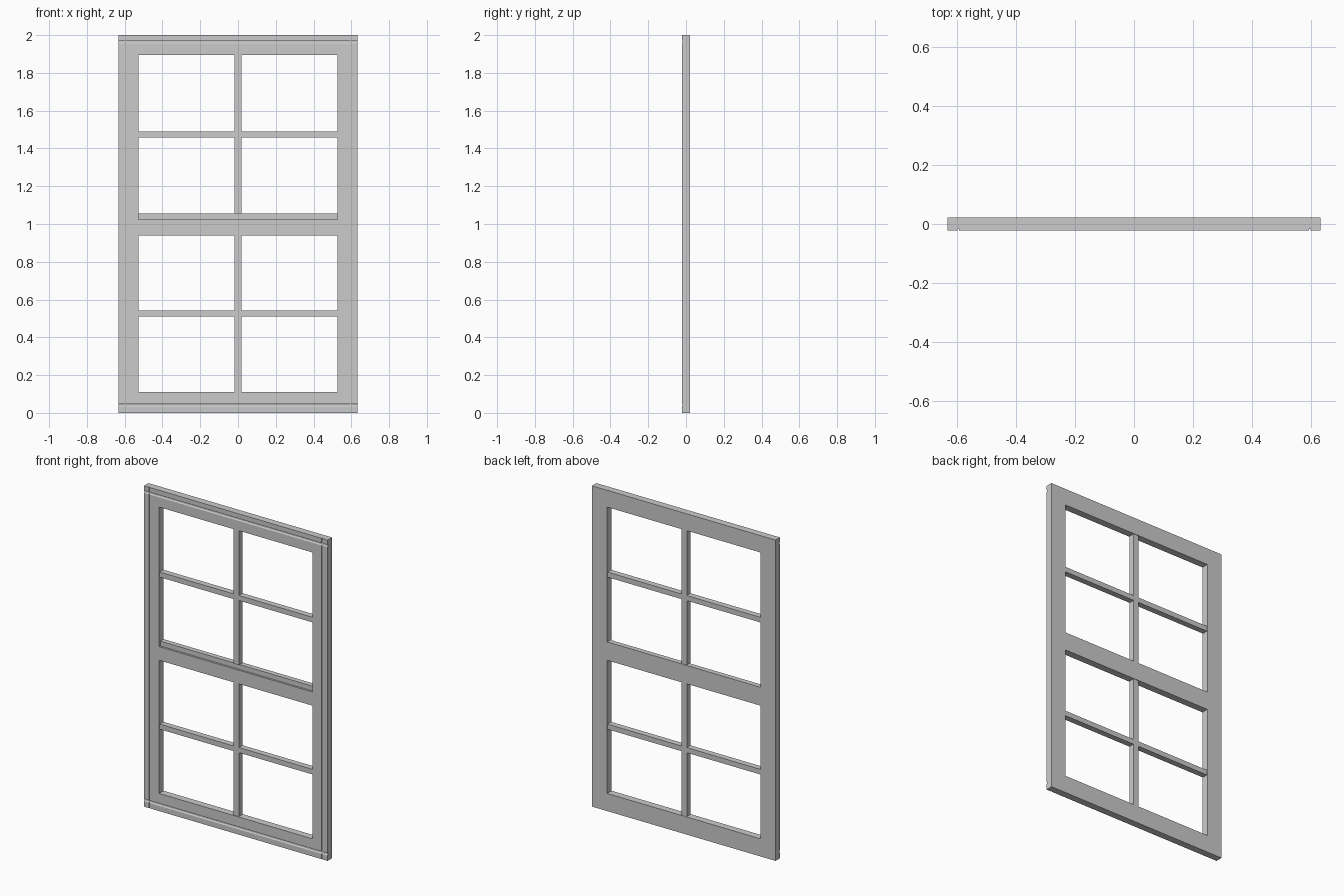
import bpy, bmesh
from mathutils import Vector

if "Cube" in bpy.data.objects:
    bpy.data.objects.remove(bpy.data.objects["Cube"])

W, H, D = 0.633, 2.0, 0.022      # half width, height, half depth
OX, MX = 0.528, 0.0185           # opening edge, half width of centre bar


def box(name, x0, x1, y0, y1, z0, z1):
    bm = bmesh.new()
    bmesh.ops.create_cube(bm, size=1)
    for v in bm.verts:
        v.co = Vector(((x0 + x1) / 2 + v.co.x * (x1 - x0),
                       (y0 + y1) / 2 + v.co.y * (y1 - y0),
                       (z0 + z1) / 2 + v.co.z * (z1 - z0)))
    me = bpy.data.meshes.new(name)
    bm.to_mesh(me)
    bm.free()
    ob = bpy.data.objects.new(name, me)
    bpy.context.collection.objects.link(ob)
    return ob


def bead(name, z, half, depth):
    """Shallow V-shaped cutter running the full width of the frame."""
    ob = box(name, -1, 1, -D - 0.02, -D + depth, z - half, z + half)
    for v in ob.data.vertices:
        if v.co.y > -D:
            v.co.z = z + (v.co.z - z) * 0.35
        else:
            v.co.y = -D - 0.0005
    return ob


# Outer frame with both sash borders
frame = box("window_frame", -W, W, -D, D, 0, H)
cutters = []

# Sash openings
for z0, z1 in ((0.11, 0.94), (1.055, 1.895)):
    cutters.append(box("opening_cutter", -OX, OX, -1, 1, z0, z1))

# Recessed lower rail of the upper sash
cutters.append(box("rail_step_cutter", -OX, OX, -1, -D + 0.012, 1.025, 1.1))

# Joint between side jambs and sashes
for s in (-1, 1):
    cutters.append(box("jamb_groove_cutter", s * 0.596 - 0.003, s * 0.596 + 0.003,
                       -1, -D + 0.005, -1, 3))

# Moulded lines on head and sill
for z in (0.042, 1.965):
    cutters.append(bead("moulding_cutter", z, 0.010, 0.004))

for c in cutters:
    c.hide_render = True
    m = frame.modifiers.new("cut", 'BOOLEAN')
    m.operation, m.solver, m.object = 'DIFFERENCE', 'EXACT', c

# Bake the cuts and remove the cutters
deps = bpy.context.evaluated_depsgraph_get()
baked = bpy.data.meshes.new_from_object(frame.evaluated_get(deps))
frame.modifiers.clear()
frame.data = baked
for c in cutters:
    bpy.data.objects.remove(c, do_unlink=True)

# Glazing bars in each sash
for label, z0, z1, zc in (("lower", 0.11, 0.94, 0.525), ("upper", 1.055, 1.895, 1.473)):
    box(label + "_vertical_bar", -MX, MX, -D + 0.004, D - 0.003, z0, z1)
    for side, a, b in (("left", -OX, -MX), ("right", MX, OX)):
        box(f"{label}_{side}_horizontal_bar", a, b, -D + 0.004, D - 0.003,
            zc - 0.016, zc + 0.016)
